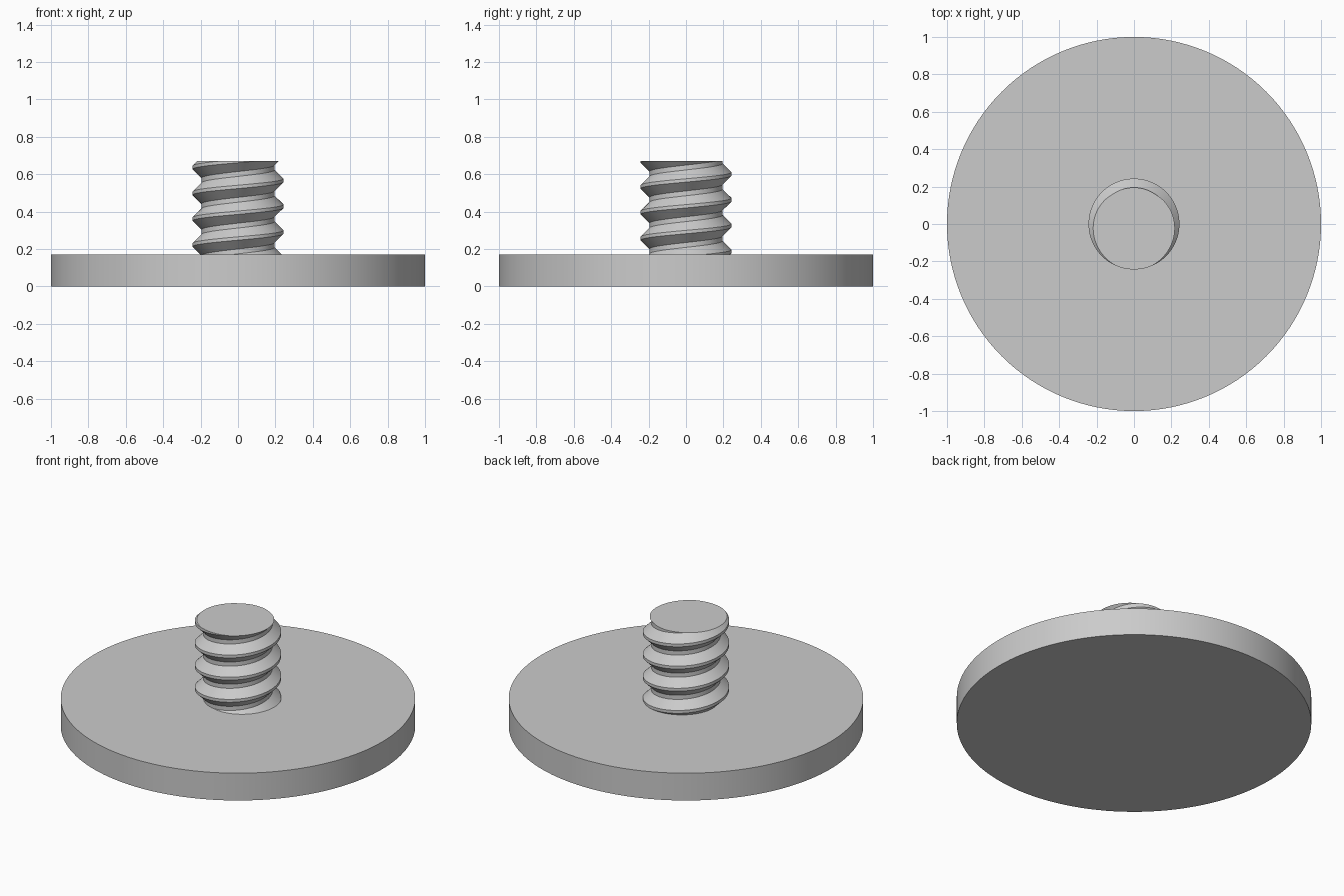
import bpy, bmesh, math

cube = bpy.data.objects.get("Cube")
if cube:
    bpy.data.objects.remove(cube, do_unlink=True)

DISC_R, DISC_H, TOP = 1.0, 0.17, 0.67
CREST, ROOT, PITCH = 0.243, 0.195, 0.138
SEGMENTS = 96

# Plain grey metal
metal = bpy.data.materials.new("grey_metal")
metal.use_nodes = True
metal.diffuse_color = (0.6, 0.6, 0.6, 1)
metal.node_tree.nodes["Principled BSDF"].inputs["Base Color"].default_value = (0.6, 0.6, 0.6, 1)


def add_object(name, bm):
    bmesh.ops.recalc_face_normals(bm, faces=bm.faces)
    mesh = bpy.data.meshes.new(name)
    bm.to_mesh(mesh)
    bm.free()
    mesh.materials.append(metal)
    obj = bpy.data.objects.new(name, mesh)
    bpy.context.collection.objects.link(obj)
    bpy.ops.object.select_all(action="DESELECT")
    obj.select_set(True)
    bpy.context.view_layer.objects.active = obj
    bpy.ops.object.shade_smooth_by_angle(angle=math.radians(25))
    return obj


# Flat round base
bm = bmesh.new()
bmesh.ops.create_cone(bm, cap_ends=True, segments=128, radius1=DISC_R,
                      radius2=DISC_R, depth=DISC_H)
bmesh.ops.translate(bm, verts=bm.verts, vec=(0, 0, DISC_H / 2))
add_object("base_disc", bm)

# Right-hand thread: a tooth profile (radius, height) wound up as a helix
half = PITCH / 2
tooth = [(CREST, -0.009), (CREST, 0.009), (ROOT, half - 0.013), (ROOT, half + 0.013)]
turns = 7
bm = bmesh.new()
columns = []
for i in range(SEGMENTS):
    angle = math.tau * i / SEGMENTS - math.pi / 2
    rise = PITCH * i / SEGMENTS
    columns.append([
        bm.verts.new((r * math.cos(angle), r * math.sin(angle),
                      TOP + rise + dz + PITCH * (k - turns + 2)))
        for k in range(turns) for r, dz in tooth])
# The last column joins the first one a full turn higher
columns.append(columns[0][len(tooth):])
for a, b in zip(columns, columns[1:]):
    for j in range(min(len(a), len(b)) - 1):
        bm.faces.new((a[j], b[j], b[j + 1], a[j + 1]))

# Trim the winding flat at the top and just inside the base, then cap it
for z, direction in ((TOP, 1), (DISC_H - 0.01, -1)):
    cut = bmesh.ops.bisect_plane(
        bm, geom=bm.verts[:] + bm.edges[:] + bm.faces[:], dist=1e-6,
        plane_co=(0, 0, z), plane_no=(0, 0, direction), clear_outer=True)
    rim = [e for e in cut["geom_cut"] if isinstance(e, bmesh.types.BMEdge)]
    bmesh.ops.holes_fill(bm, edges=rim, sides=0)
add_object("threaded_stud", bm)
